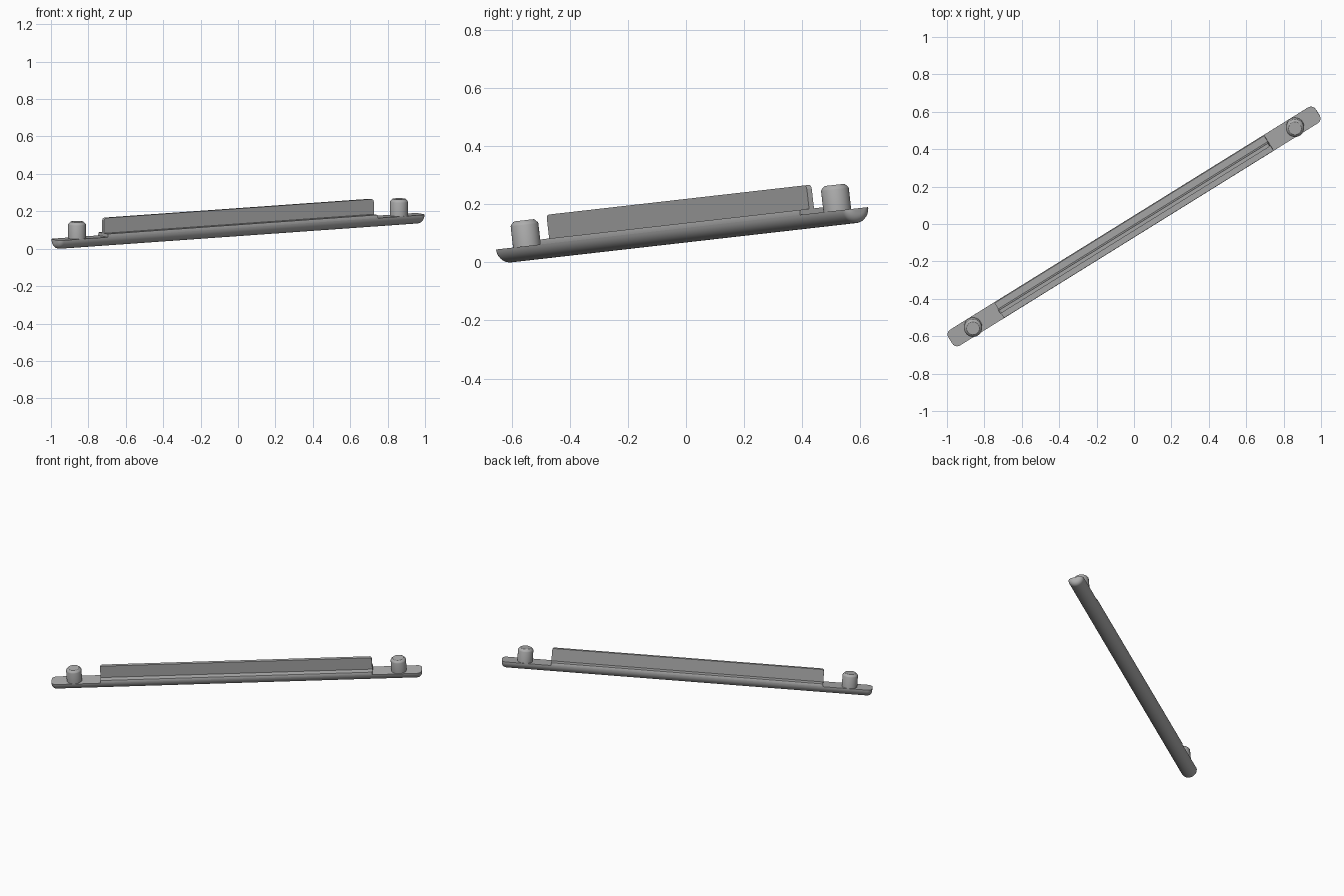
import bpy
from math import sin, cos, pi, radians, asin
from mathutils import Matrix

cube = bpy.data.objects.get("Cube")
if cube:
    bpy.data.objects.remove(cube, do_unlink=True)

grey = bpy.data.materials.new("plain_grey")
grey.use_nodes = True
colour = (0.42, 0.42, 0.42, 1)
grey.diffuse_color = colour
grey.node_tree.nodes["Principled BSDF"].inputs["Base Color"].default_value = colour

# The whole bar lies diagonally and is tipped slightly towards the front
POSE = Matrix.Rotation(radians(6.5), 4, 'X') @ Matrix.Rotation(radians(32), 4, 'Z')

DECK = 0.118       # height of the flat end decks
RADIUS = 0.05      # radius of the rounded underside
HALF = 1.158       # half length of the bar
RIDGE_TOP = 0.135
RIDGE_HALF = 0.85
ROUND = 0.03       # rounding of the bar ends


def loft(name, rings):
    """Join equal-sized rings of points into a closed, capped solid."""
    n = len(rings[0])
    verts = [p for ring in rings for p in ring]
    faces = [(k * n + i, k * n + (i + 1) % n, (k + 1) * n + (i + 1) % n, (k + 1) * n + i)
             for k in range(len(rings) - 1) for i in range(n)]
    faces += [tuple(reversed(range(n))), tuple(range(len(verts) - n, len(verts)))]
    mesh = bpy.data.meshes.new(name)
    mesh.from_pydata(verts, [], faces)
    mesh.materials.append(grey)
    obj = bpy.data.objects.new(name, mesh)
    bpy.context.collection.objects.link(obj)
    mesh.transform(POSE)
    bpy.ops.object.select_all(action='DESELECT')
    obj.select_set(True)
    bpy.context.view_layer.objects.active = obj
    bpy.ops.object.mode_set(mode='EDIT')
    bpy.ops.mesh.select_all(action='SELECT')
    bpy.ops.mesh.normals_make_consistent(inside=False)
    bpy.ops.object.mode_set(mode='OBJECT')
    bpy.ops.object.shade_smooth_by_angle(angle=radians(30))
    return obj


def arc(cx, cy, r, start, end, steps):
    return [(cx + r * cos(start + (end - start) * i / steps),
             cy + r * sin(start + (end - start) * i / steps)) for i in range(steps + 1)]


# Half-round bar with a flat deck and rounded ends
ends = arc(HALF - ROUND, RADIUS - ROUND, ROUND, 0, pi / 2, 6)
stations = [(-x, r) for x, r in ends] + [(x, r) for x, r in reversed(ends)]
loft("base_bar", [[(x, w, z) for w, z in arc(0, DECK, r, pi, 2 * pi, 24)]
                  for x, r in stations])

# Raised middle section that continues the round sides up to a flat top
a = asin((RIDGE_TOP - DECK) / RADIUS)
section = arc(0, DECK, RADIUS, 0, a, 4) + arc(0, DECK, RADIUS, pi - a, pi, 4)
loft("raised_middle", [[(x, w, z) for w, z in section] for x in (-RIDGE_HALF, RIDGE_HALF)])

# Thin upright fin with rounded top corners
FIN_TOP, CORNER = 0.217, 0.015
outline = [(-RIDGE_HALF, DECK), (RIDGE_HALF, DECK)]
outline += arc(RIDGE_HALF - CORNER, FIN_TOP - CORNER, CORNER, 0, pi / 2, 5)
outline += arc(-RIDGE_HALF + CORNER, FIN_TOP - CORNER, CORNER, pi / 2, pi, 5)
loft("upright_fin", [[(x, w, z) for x, z in outline] for w in (-0.01, 0.01)])

# Round pegs with a softened chamfer at the top
peg_profile = [(0.048, DECK - 0.005), (0.048, 0.191), (0.046, 0.196), (0.037, 0.205), (0.034, 0.207)]
for side, x in (("right", -1.015), ("left", 1.015)):
    loft(side + "_peg", [[(px, py, z) for px, py in arc(x, 0, r, 0, 2 * pi * 31 / 32, 31)]
                         for r, z in peg_profile])
